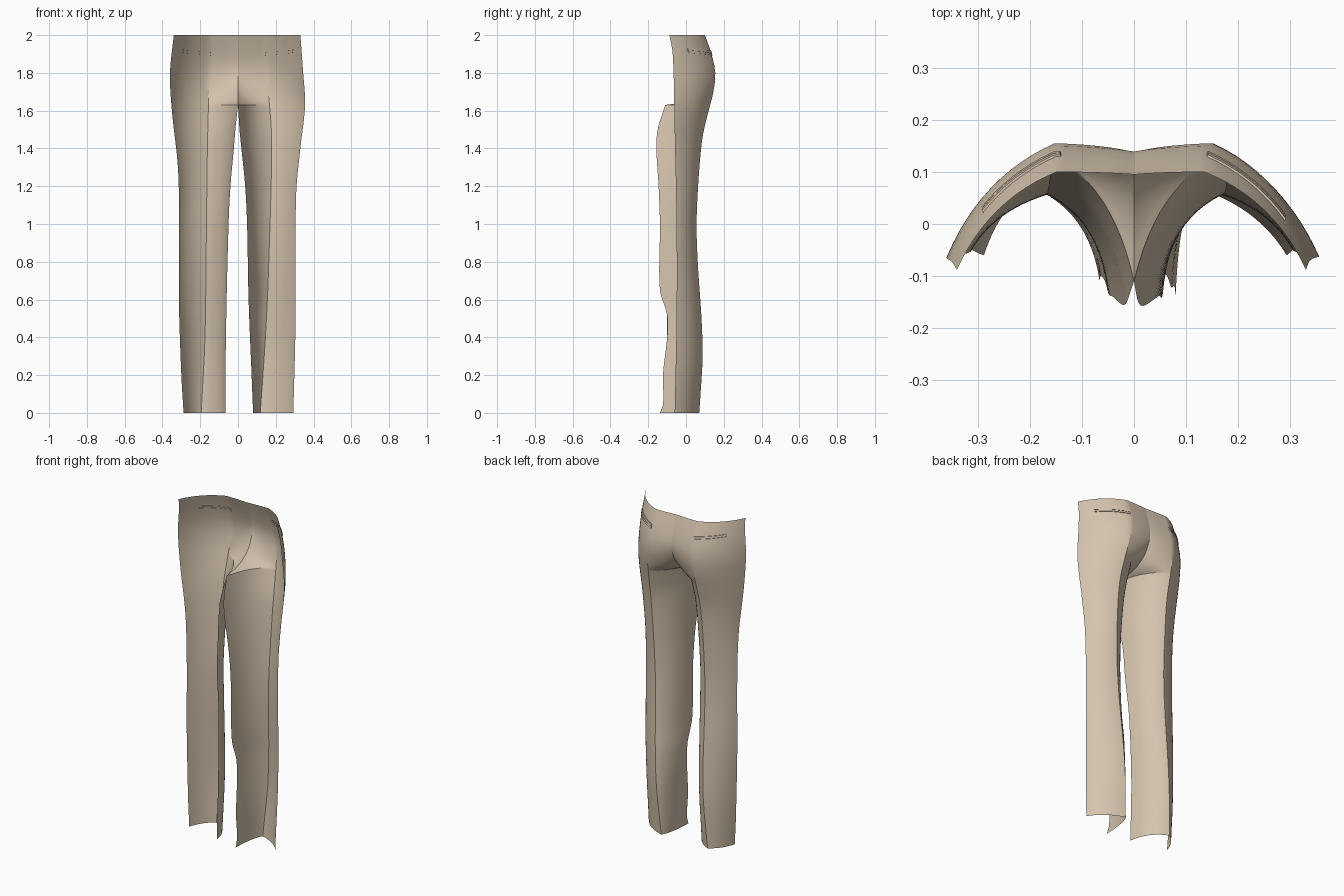
import bpy, bmesh

if "Cube" in bpy.data.objects:
    bpy.data.objects.remove(bpy.data.objects["Cube"])

tan = bpy.data.materials.new("tan cloth")
tan.diffuse_color = (0.66, 0.55, 0.42, 1)
tan.use_nodes = True
tan.node_tree.nodes["Principled BSDF"].inputs["Base Color"].default_value = tan.diffuse_color


def curve(table, z):
    """Smooth interpolation through (z, value) points, z ascending."""
    n = len(table)
    if z <= table[0][0]:
        return table[0][1]
    if z >= table[-1][0]:
        return table[-1][1]

    def slope(k):
        a, b = table[max(k - 1, 0)], table[min(k + 1, n - 1)]
        return (b[1] - a[1]) / (b[0] - a[0])
    for k in range(n - 1):
        (z0, v0), (z1, v1) = table[k], table[k + 1]
        if z <= z1:
            h = z1 - z0
            t = (z - z0) / h
            return ((2*t**3 - 3*t*t + 1) * v0 + (t**3 - 2*t*t + t) * h * slope(k)
                    + (3*t*t - 2*t**3) * v1 + (t**3 - t*t) * h * slope(k + 1))


CROTCH = 1.63
# centre seam and pressed crease seen from the side: (z, y)
SEAM_Y = [(1.63, -.11), (1.64, -.045), (1.66, .025), (1.70, .085), (1.75, .12),
          (1.82, .14), (1.9, .125), (2, .095)]
CREASE_Y = [(0, .07), (.1, .077), (.3, .088), (.5, .082), (.8, .062), (1, .056), (1.2, .064),
            (1.4, .08), (1.5, .095), (1.6, .12), (1.7, .145), (1.8, .155), (1.9, .135), (2, .1)]
OUTER_Y = [(0, -.06), (.5, -.05), (1, -.05), (1.5, -.06), (1.9, -.07), (2, -.088)]

# edge tables for each leg; x values are distances from the centre
RIGHT = dict(
    inner_x=[(0, .08), (.2, .072), (.6, .056), (1, .048), (1.2, .038), (1.4, .018), (1.5, .008), (1.63, 0)],
    inner_y=[(0, -.138), (.05, -.12), (.2, -.122), (.4, -.1), (.52, -.1), (.65, -.138), (1, -.138),
             (1.2, -.145), (1.4, -.157), (1.5, -.15), (1.63, -.11)],
    crease_x=[(0, .118), (.4, .145), (.8, .163), (1.45, .178), (1.7, .16), (1.9, .14), (2, .135)],
    outer_x=[(0, .293), (.5, .305), (1, .305), (1.2, .31), (1.4, .33), (1.63, .355), (1.8, .345), (2, .33)])
LEFT = dict(
    inner_x=[(0, .066), (.4, .064), (1, .05), (1.2, .04), (1.4, .022), (1.5, .014), (1.63, 0)],
    inner_y=[(0, -.11), (.4, -.1), (.8, -.11), (1.05, -.135), (1.2, -.14), (1.4, -.155), (1.5, -.15),
             (1.63, -.11)],
    crease_x=[(0, .195), (.4, .175), (1, .167), (1.4, .162), (1.8, .152), (2, .148)],
    outer_x=[(0, .288), (.2, .3), (.6, .313), (1, .312), (1.3, .318), (1.6, .35), (1.8, .36), (2, .34)])


def bezier(p, c, q, t):
    return [(1-t)**2 * p[k] + 2*t*(1-t) * c[k] + t*t * q[k] for k in (0, 1)]


def surface(leg, side, u, z):
    """u: 0 = inner edge or seam, 0.5 = crease, 1 = side edge."""
    if z >= CROTCH:
        a = (0, curve(SEAM_Y, z))
    else:
        a = (curve(leg["inner_x"], z), curve(leg["inner_y"], z))
    m = (curve(leg["crease_x"], z), curve(CREASE_Y, z))
    b = (curve(leg["outer_x"], z), curve(OUTER_Y, z))
    if u <= .5:
        w = min(max((z - 1.45) / .3, 0), 1)
        c = (a[0] + (.15 + .2*w) * (m[0]-a[0]), a[1] + (.75 + .08*w) * (m[1]-a[1]))
        x, y = bezier(a, c, m, u * 2)
    else:
        c = (m[0] + .68 * (b[0]-m[0]), m[1] + .28 * (b[1]-m[1]))
        x, y = bezier(m, c, b, u * 2 - 1)
    return (side * x, y, z)


def finish(name, bm):
    me = bpy.data.meshes.new(name)
    bm.to_mesh(me)
    bm.free()
    me.materials.append(tan)
    ob = bpy.data.objects.new(name, me)
    bpy.context.collection.objects.link(ob)
    bpy.ops.object.select_all(action='DESELECT')
    ob.select_set(True)
    bpy.context.view_layer.objects.active = ob
    bpy.ops.object.shade_smooth_by_angle()
    return ob


def grid(bm, rows, flip):
    vs = [[bm.verts.new(p) for p in r] for r in rows]
    for r0, r1 in zip(vs, vs[1:]):
        for i in range(len(r0) - 1):
            f = [r0[i], r0[i+1], r1[i+1], r1[i]]
            bm.faces.new(f[::-1] if flip else f)


# row heights, denser round the crotch curve
heights = sorted({round(i * .04, 3) for i in range(51)}
                 | {1.61, 1.62, 1.63, 1.633, 1.636, 1.645, 1.65, 1.66, 1.67, 1.7, 1.74})
N = 24

for label, leg, side in (("right", RIGHT, 1), ("left", LEFT, -1)):
    # back panel of one trouser leg, from waist to hem
    bm = bmesh.new()
    grid(bm, [[surface(leg, side, i / N, z) for i in range(N + 1)] for z in heights], side > 0)
    finish(label + "_leg_back_panel", bm)

    # welt pocket: two thin lips lying on the cloth
    bm = bmesh.new()
    for lip in (-.0065, .0065):
        rings = []
        for k in range(13):
            x = .14 + .15 * k / 12
            z = 1.905 + .013 * k / 12 + lip
            lo, hi = 0, 1
            for _ in range(25):
                mid = (lo + hi) / 2
                if abs(surface(leg, side, mid, z)[0]) < x:
                    lo = mid
                else:
                    hi = mid
            ring = []
            for dz, out in ((-.0055, -.003), (.0055, -.003), (.0055, .004), (-.0055, .004)):
                p = surface(leg, side, lo, z + dz)
                ring.append(bm.verts.new((p[0] + side * .5 * out, p[1] + .85 * out, p[2])))
            rings.append(ring)
        for r0, r1 in zip(rings, rings[1:]):
            for i in range(4):
                j = (i + 1) % 4
                bm.faces.new((r0[i], r0[j], r1[j], r1[i]))
        bm.faces.new(rings[0])
        bm.faces.new(rings[-1])
    bmesh.ops.recalc_face_normals(bm, faces=bm.faces)
    finish(label + "_welt_pocket", bm)
